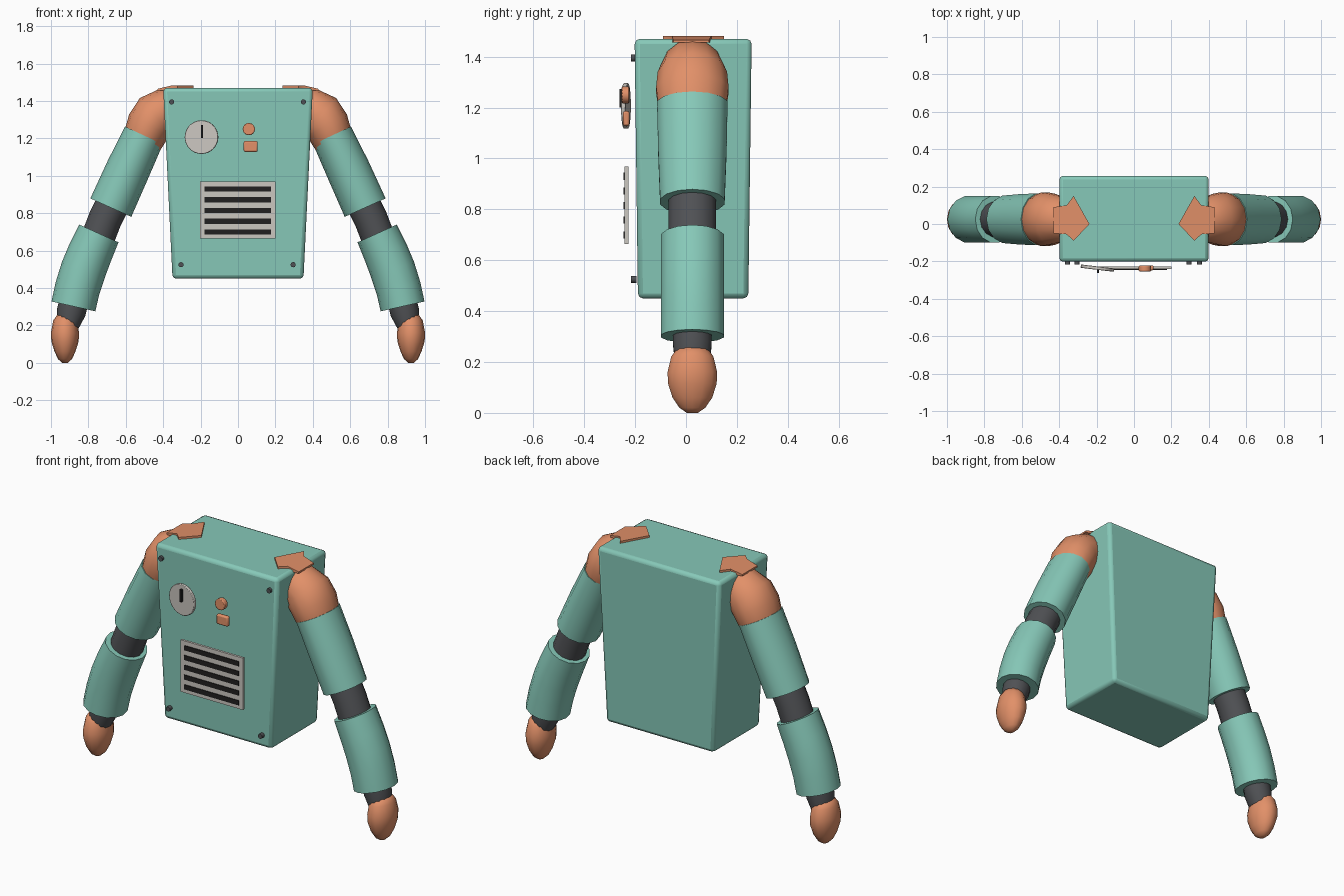
import bpy, bmesh, math
from mathutils import Vector, Matrix

cube = bpy.data.objects.get("Cube")
if cube:
    bpy.data.objects.remove(cube, do_unlink=True)


def material(name, rgb):
    m = bpy.data.materials.new(name)
    m.use_nodes = True
    m.diffuse_color = (*rgb, 1)
    m.node_tree.nodes["Principled BSDF"].inputs["Base Color"].default_value = (*rgb, 1)
    return m


TEAL = material("teal paint", (0.24, 0.58, 0.48))
ORANGE = material("orange", (0.76, 0.28, 0.14))
PALE = material("pale grey", (0.60, 0.57, 0.53))
DARK = material("dark grey", (0.08, 0.083, 0.09))
BLACK = material("black", (0.015, 0.014, 0.014))


def finish(name, bm, mat, bevel=0, angle=40):
    bmesh.ops.recalc_face_normals(bm, faces=bm.faces)
    me = bpy.data.meshes.new(name)
    bm.to_mesh(me)
    bm.free()
    me.materials.append(mat)
    ob = bpy.data.objects.new(name, me)
    bpy.context.collection.objects.link(ob)
    if bevel:
        mod = ob.modifiers.new("Bevel", "BEVEL")
        mod.width, mod.segments = bevel, 2
    bpy.ops.object.select_all(action="DESELECT")
    ob.select_set(True)
    bpy.context.view_layer.objects.active = ob
    bpy.ops.object.shade_smooth_by_angle(angle=math.radians(angle))
    return ob


def box(name, center, size, mat, bevel=0):
    bm = bmesh.new()
    bmesh.ops.create_cube(bm, size=1, matrix=Matrix.Translation(center) @ Matrix.Diagonal((*size, 1)))
    return finish(name, bm, mat, bevel)


def disc(name, center, radius, depth, mat, sides=24, turn=0, bevel=0):
    bm = bmesh.new()
    place = Matrix.Translation(center) @ Matrix.Rotation(turn, 4, "Z") @ Matrix.Rotation(math.pi / 2, 4, "X")
    bmesh.ops.create_cone(bm, cap_ends=True, segments=sides, radius1=radius,
                          radius2=radius, depth=depth, matrix=place)
    return finish(name, bm, mat, bevel)


def tube(name, side, sections, mat, sides=14, angle=40):
    """Loft oval rings (x, z, in-plane radius, y radius) along a path."""
    bm = bmesh.new()
    y_mid = 0.025
    pts = [Vector((s[0], 0, s[1])) for s in sections]
    rings = []
    for i, (x, z, r, ry) in enumerate(sections):
        d = (pts[min(i + 1, len(pts) - 1)] - pts[max(i - 1, 0)]).normalized()
        across = Vector((-d.z, 0, d.x))
        ring = []
        for k in range(sides):
            a = 2 * math.pi * k / sides
            p = pts[i] + across * r * math.cos(a)
            ring.append(bm.verts.new((side * p.x, y_mid + ry * math.sin(a), p.z)))
        rings.append(ring)
    for a, b in zip(rings, rings[1:]):
        for k in range(sides):
            n = (k + 1) % sides
            bm.faces.new((a[k], a[n], b[n], b[k]))
    bm.faces.new(rings[0])
    bm.faces.new(rings[-1])
    return finish(name, bm, mat, angle=angle)


# Torso: a box that narrows toward the bottom
bm = bmesh.new()
bmesh.ops.create_cube(bm, size=1)
for v in bm.verts:
    top = v.co.z > 0
    half_x, half_y = (0.40, 0.23) if top else (0.35, 0.217)
    v.co = (math.copysign(half_x, v.co.x), 0.028 + math.copysign(half_y, v.co.y), 1.47 if top else 0.45)
finish("torso", bm, TEAL, bevel=0.02)

# Corner screws
for x, z in ((-0.355, 1.395), (0.35, 1.395), (-0.305, 0.525), (0.295, 0.525)):
    disc("corner_screw", (x, -0.205, z), 0.014, 0.022, DARK, sides=10)

# Dial and pointer
disc("dial", (-0.195, -0.236, 1.207), 0.09, 0.018, PALE, sides=32, turn=-0.12, bevel=0.003)
box("dial_pointer", (-0.193, -0.252, 1.237), (0.012, 0.018, 0.072), BLACK)

# Buttons
disc("round_button", (0.058, -0.238, 1.25), 0.033, 0.03, ORANGE, sides=16, bevel=0.004)
box("square_button", (0.068, -0.235, 1.157), (0.075, 0.026, 0.058), ORANGE, bevel=0.008)

# Speaker grille with five slots
box("grille_panel", (-0.002, -0.234, 0.817), (0.405, 0.014, 0.305), PALE)
for i in range(5):
    box("grille_slot", (-0.002, -0.241, 0.93 - i * 0.0575), (0.355, 0.008, 0.028), BLACK)

# Arms
for side, label in ((1, "left"), (-1, "right")):
    tube(label + "_shoulder", side,
         [(0.30, 1.345, 0.11, 0.10), (0.39, 1.345, 0.125, 0.125), (0.44, 1.32, 0.128, 0.14),
          (0.475, 1.27, 0.122, 0.146), (0.50, 1.21, 0.112, 0.138), (0.53, 1.14, 0.10, 0.12)],
         ORANGE, angle=60)

    # Pointed shoulder strap lying on the torso top
    outline = [(0.43, 0.09), (0.36, 0.10), (0.323, 0.15), (0.238, 0.0),
               (0.323, -0.09), (0.36, -0.055), (0.43, -0.05)]
    bm = bmesh.new()
    face = bm.faces.new([bm.verts.new((side * x, y, 1.455)) for x, y in outline])
    lifted = bmesh.ops.extrude_face_region(bm, geom=[face])["geom"]
    for v in lifted:
        if isinstance(v, bmesh.types.BMVert):
            v.co.z = 1.482 if abs(v.co.x) < 0.4 else 1.465
    finish(label + "_shoulder_strap", bm, ORANGE)

    tube(label + "_upper_sleeve", side,
         [(0.503, 1.216, 0.112, 0.142), (0.59, 1.03, 0.118, 0.138), (0.68, 0.83, 0.12, 0.13)], TEAL)
    tube(label + "_elbow", side,
         [(0.66, 0.87, 0.09, 0.096), (0.71, 0.77, 0.09, 0.096), (0.76, 0.64, 0.09, 0.096)], DARK)
    tube(label + "_lower_sleeve", side,
         [(0.744, 0.692, 0.115, 0.127), (0.79, 0.59, 0.12, 0.127), (0.826, 0.50, 0.122, 0.127),
          (0.858, 0.40, 0.121, 0.127), (0.88, 0.302, 0.12, 0.127)], TEAL)
    tube(label + "_wrist", side,
         [(0.877, 0.33, 0.078, 0.078), (0.892, 0.27, 0.078, 0.078), (0.91, 0.20, 0.06, 0.07)], DARK)

    # Rounded mitten hand
    tube(label + "_hand", side,
         [(0.915, 0.255, 0.048, 0.058), (0.922, 0.22, 0.066, 0.085), (0.925, 0.16, 0.075, 0.10),
          (0.925, 0.115, 0.073, 0.098), (0.925, 0.06, 0.056, 0.08), (0.925, 0.02, 0.037, 0.052),
          (0.925, 0.0, 0.015, 0.022)], ORANGE, angle=70)
